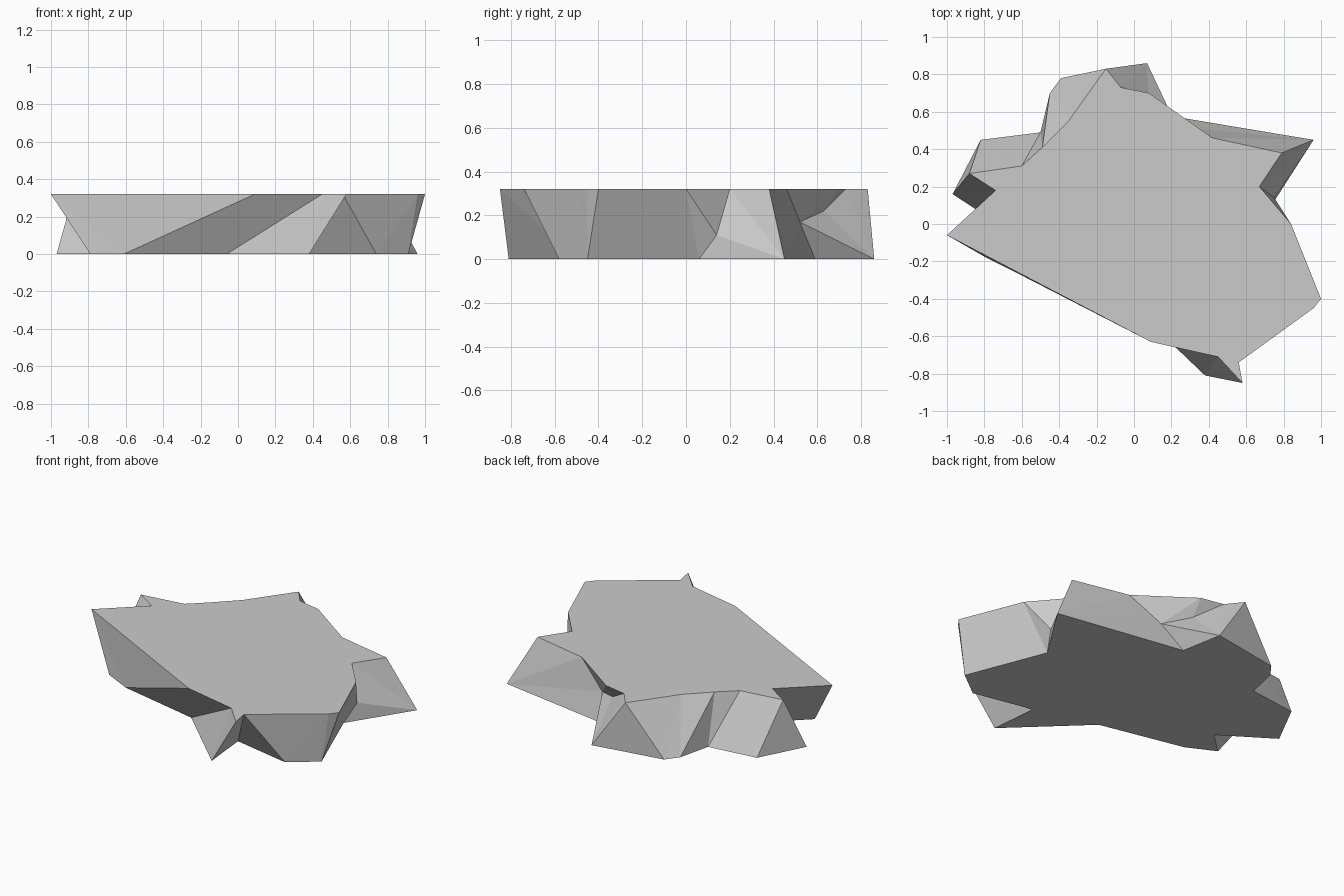
import bpy
import bmesh

HEIGHT = 0.32

cube = bpy.data.objects.get("Cube")
if cube:
    bpy.data.objects.remove(cube, do_unlink=True)


def make_material(name, colour):
    mat = bpy.data.materials.new(name)
    mat.use_nodes = True
    mat.diffuse_color = colour
    bsdf = next(n for n in mat.node_tree.nodes if n.type == 'BSDF_PRINCIPLED')
    bsdf.inputs["Base Color"].default_value = colour
    bsdf.inputs["Roughness"].default_value = 0.9
    return mat


# Outlines of the flat top and the flat base, counter-clockwise from the right end
top_outline = [
    (-1, -.06), (.09, -.63), (.45, -.71), (.58, -.85), (.56, -.74),
    (.96, -.45), (1, -.4), (.84, 0), (.67, .2), (.79, .38),
    (.42, .46), (.08, .7), (-.07, .73), (-.15, .83), (-.35, .55),
    (-.49, .41), (-.6, .31), (-.88, .27), (-.74, .18)]
base_outline = [
    (-.79, -.18), (-.61, -.27), (-.06, -.39), (.38, -.81), (.35, -.5),
    (.74, -.58), (.91, -.45), (.71, .06), (.96, .45), (.12, .59),
    (.07, .86), (-.39, .78), (-.45, .7), (-.5, .49), (-.82, .45),
    (-.97, .16), (-.65, -.05)]

bm = bmesh.new()
top = [bm.verts.new((x, y, HEIGHT)) for x, y in top_outline]
base = [bm.verts.new((x, y, 0)) for x, y in base_outline]
bm.faces.new(top)
bm.faces.new(base[::-1])

# Undercuts beneath the rim: one on the left side, a deeper one at the back
side_knee = bm.verts.new((.75, .14, .11))
notch_low = bm.verts.new((.23, .52, .17))
notch_high = bm.verts.new((.08, .63, .22))
bm.faces.new((top[7], side_knee, top[8]))
bm.faces.new((top[10], notch_low, top[11]))
bm.faces.new((notch_low, notch_high, top[11]))
bm.faces.new((notch_high, top[12], top[11]))

# Side facets: walk round the rim (U) and the base (D), one triangle a step
rim = top[:8] + [side_knee] + top[8:11] + [notch_low, notch_high] + top[12:]
front_steps = "DUDUDUDUDUDUDU"
undercut_steps = "UDUUUUDDUUU"
back_steps = "DUDUDUDUDUDUD"
u = d = 0
for step in front_steps + undercut_steps + back_steps:
    a, b = rim[u % len(rim)], base[d % len(base)]
    if step == "U":
        u += 1
        c = rim[u % len(rim)]
    else:
        d += 1
        c = base[d % len(base)]
    bm.faces.new((a, b, c))

bmesh.ops.recalc_face_normals(bm, faces=bm.faces)
mesh = bpy.data.meshes.new("rock_slab")
bm.to_mesh(mesh)
bm.free()
mesh.materials.append(make_material("light grey stone", (.6, .6, .6, 1)))

rock = bpy.data.objects.new("rock_slab", mesh)
bpy.context.collection.objects.link(rock)
